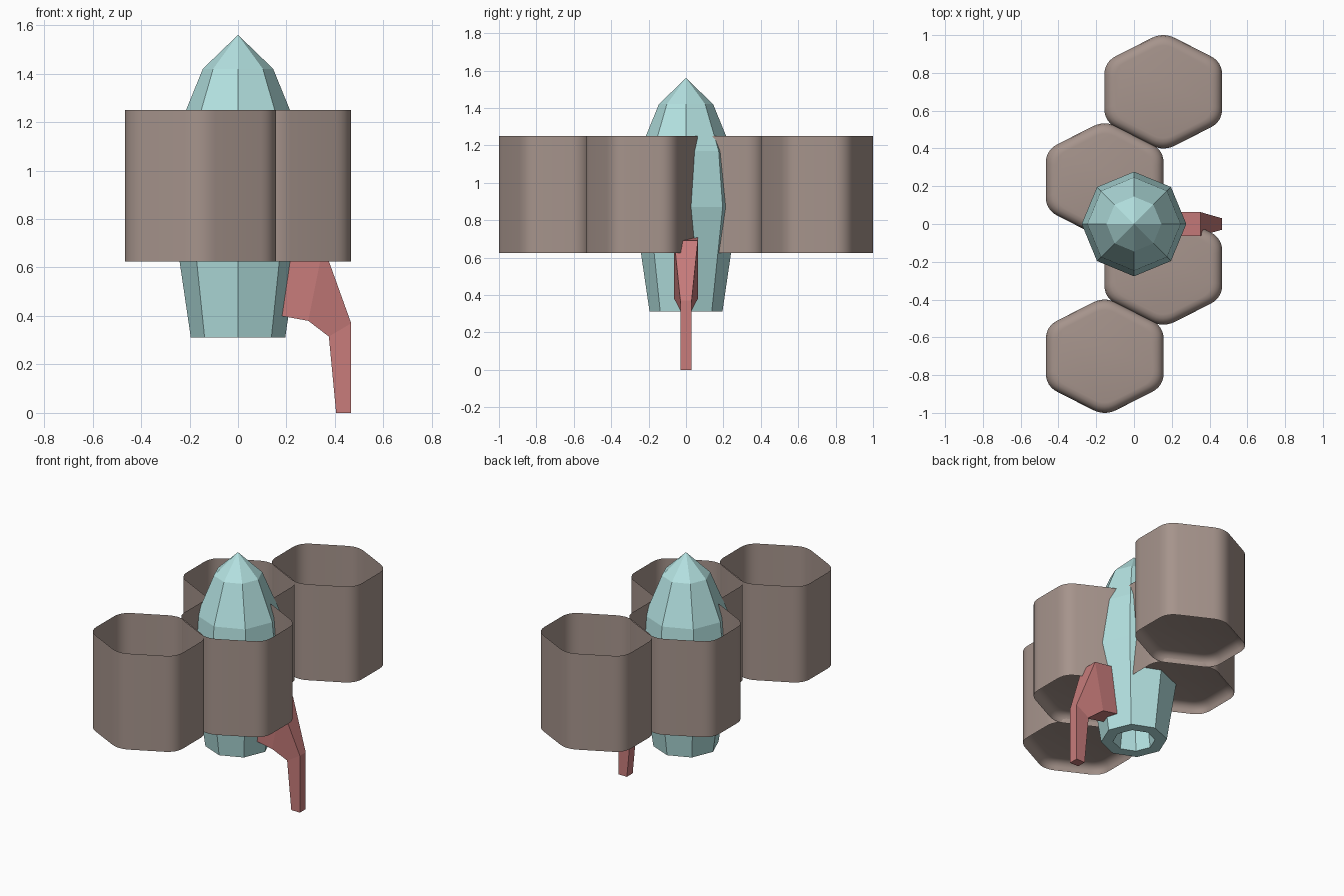
import bpy, bmesh, math
from mathutils import Vector

if "Cube" in bpy.data.objects:
    bpy.data.objects.remove(bpy.data.objects["Cube"])


def material(name, rgb):
    m = bpy.data.materials.new(name)
    lin = [((c / 255 + 0.055) / 1.055) ** 2.4 for c in rgb]
    m.diffuse_color = (*lin, 1)
    m.use_nodes = True
    m.node_tree.nodes["Principled BSDF"].inputs["Base Color"].default_value = m.diffuse_color
    return m


teal = material("pale_teal", (179, 225, 224))
brown = material("warm_taupe", (166, 148, 140))
red = material("dusty_red", (200, 124, 123))


def add_object(name, bm, mat):
    mesh = bpy.data.meshes.new(name)
    bm.to_mesh(mesh)
    bm.free()
    mesh.materials.append(mat)
    ob = bpy.data.objects.new(name, mesh)
    bpy.context.collection.objects.link(ob)
    return ob


def smooth(ob, degrees):
    bpy.ops.object.select_all(action='DESELECT')
    ob.select_set(True)
    bpy.context.view_layer.objects.active = ob
    bpy.ops.object.shade_smooth_by_angle(angle=math.radians(degrees))


def loft(rings):
    """Skin rings of points from the top of the outside onwards, closing the last."""
    bm = bmesh.new()
    loops = [[bm.verts.new(p) for p in ring] for ring in rings]
    n = len(loops[0])
    for up, low in zip(loops, loops[1:]):
        for i in range(n):
            j = (i + 1) % n
            bm.faces.new((low[i], low[j], up[j], up[i]))
    bm.faces.new(loops[-1][::-1])
    return bm


def rounded_hexagon(half_w, half_h, cut, steps=6):
    corners = [Vector((half_w * sx, half_h * sy)) for sx, sy in
               ((1, -.5), (1, .5), (0, 1), (-1, .5), (-1, -.5), (0, -1))]
    pts = []
    for i, c in enumerate(corners):
        a = c + (corners[i - 1] - c).normalized() * cut
        b = c + (corners[(i + 1) % 6] - c).normalized() * cut
        for k in range(steps + 1):
            t = k / steps
            pts.append(a * (1 - t) ** 2 + c * 2 * t * (1 - t) + b * t * t)
    return pts


# Hexagonal cups: a thin open tube whose floor is domed in from below
hexagon = rounded_hexagon(0.312, 0.316, 0.07)
levels = [(1.0, 1.25), (1.0, 0.625)]
for k in range(5):
    a = math.pi / 2 * k / 4
    levels.append((0.997 - 0.18 * (1 - math.cos(a)), 0.627 + 0.055 * math.sin(a)))
centres = ((0.155, 0.70), (-0.155, 0.233), (0.155, -0.233), (-0.155, -0.70))
for idx, (cx, cy) in enumerate(centres, 1):
    rings = [[(cx + p.x * s, cy + p.y * s, z) for p in hexagon] for s, z in levels]
    smooth(add_object(f"hex_cup_{idx}", loft(rings), brown), 35)

# Eight-sided rocket body with a recessed nozzle underneath
profile = [(0.0, 1.56), (0.145, 1.42), (0.247, 1.17), (0.277, 0.87),
           (0.195, 0.312), (0.125, 0.312), (0.105, 0.47)]
rings = [[(r * math.cos(i * math.pi / 4), r * math.sin(i * math.pi / 4), z) for i in range(8)]
         for r, z in profile]
bm = loft(rings)
bmesh.ops.remove_doubles(bm, verts=bm.verts, dist=0.0001)
add_object("rocket_body", bm, teal)

# Landing fin: (x, z, half thickness), made of three blocks from body to foot
A, B, C, D = (0.18, 0.40, .063), (0.29, 0.38, .063), (0.352, 0.69, .063), (0.20, 0.71, .063)
E, F, G, H = (0.375, 0.315, .03), (0.467, 0.37, .03), (0.405, 0.0, .03), (0.467, 0.0, .03)
bm = bmesh.new()
pair = {p: [bm.verts.new((p[0], s * p[2], p[1])) for s in (-1, 1)] for p in (A, B, C, D, E, F, G, H)}
for quad in ((A, B, C, D), (B, E, F, C), (E, G, H, F)):
    bm.faces.new([pair[p][0] for p in quad])
    bm.faces.new([pair[p][1] for p in reversed(quad)])
outline = (A, B, E, G, H, F, C, D)
for i, p in enumerate(outline):
    q = outline[(i + 1) % 8]
    bm.faces.new((pair[p][0], pair[p][1], pair[q][1], pair[q][0]))
bmesh.ops.recalc_face_normals(bm, faces=bm.faces)
add_object("landing_fin", bm, red)
